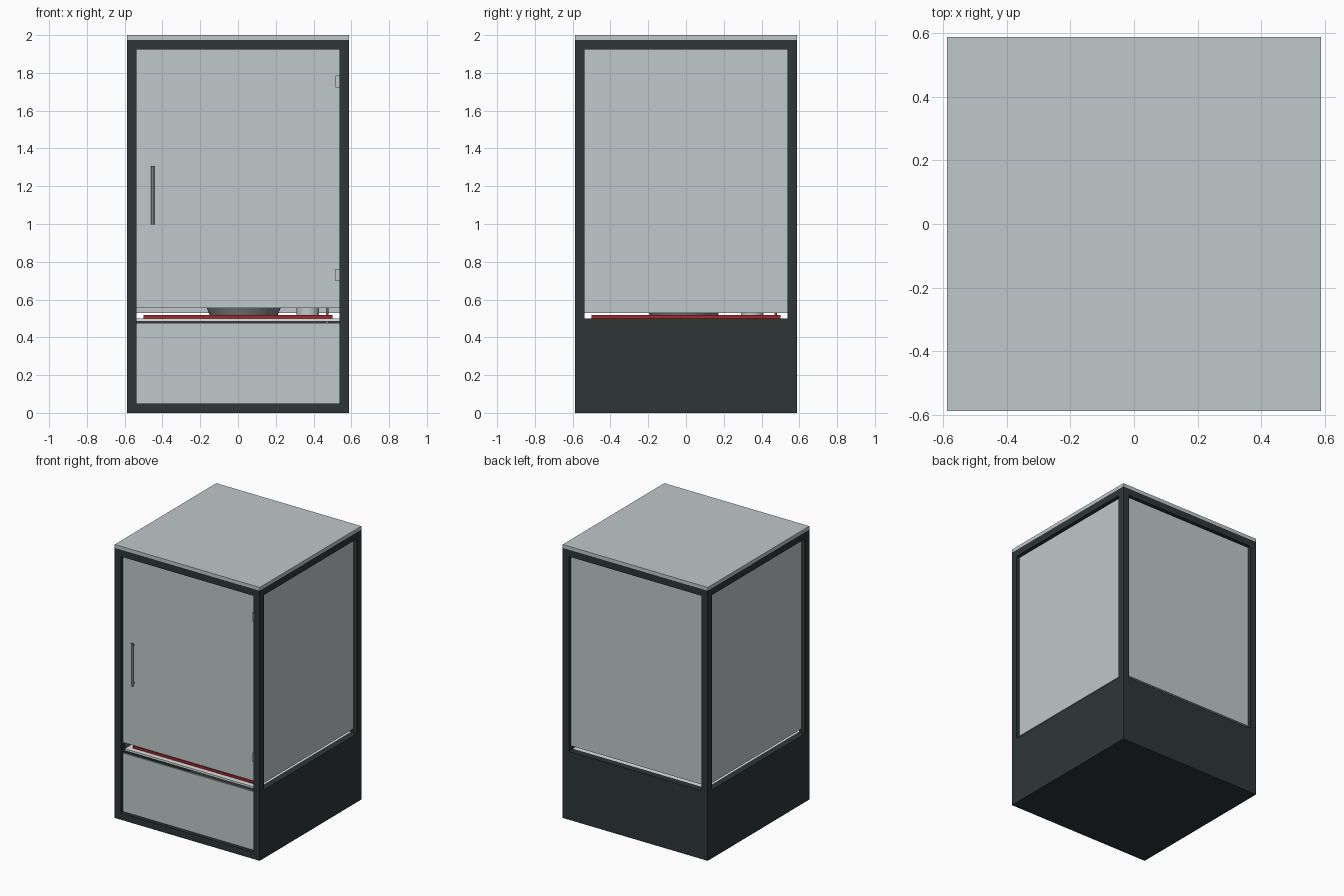
import bpy, bmesh, math
from mathutils import Vector

cube = bpy.data.objects.get("Cube")
if cube:
    bpy.data.objects.remove(cube, do_unlink=True)


def material(name, rgb, rough=0.5):
    m = bpy.data.materials.new(name)
    m.use_nodes = True
    m.diffuse_color = (*rgb, 1)
    node = m.node_tree.nodes["Principled BSDF"]
    node.inputs["Base Color"].default_value = (*rgb, 1)
    node.inputs["Roughness"].default_value = rough
    return m


dark = material("dark frame", (0.027, 0.037, 0.036))
glass = material("pale glass", (0.53, 0.58, 0.59), 0.2)
white = material("light shelf", (0.72, 0.76, 0.76))
red = material("red mat", (0.35, 0.02, 0.025))
steel = material("grey steel", (0.22, 0.23, 0.23), 0.3)


def finish(name, bm, mat):
    me = bpy.data.meshes.new(name)
    bmesh.ops.recalc_face_normals(bm, faces=bm.faces)
    bm.to_mesh(me)
    bm.free()
    me.materials.append(mat)
    ob = bpy.data.objects.new(name, me)
    bpy.context.collection.objects.link(ob)
    return ob


def box(name, x, y, z, mat):
    """Box between (low, high) pairs on each axis."""
    bm = bmesh.new()
    bmesh.ops.create_cube(bm, size=1)
    for v in bm.verts:
        v.co = Vector([lo + (c + 0.5) * (hi - lo)
                       for c, (lo, hi) in zip(v.co, (x, y, z))])
    return finish(name, bm, mat)


def lathe(name, profile, centre, mat, steps=32):
    """Revolve (radius, height) points about a vertical axis."""
    bm = bmesh.new()
    vs = [bm.verts.new((r, 0, z)) for r, z in profile]
    es = [bm.edges.new(p) for p in zip(vs, vs[1:])]
    bmesh.ops.spin(bm, geom=vs + es, cent=(0, 0, 0), axis=(0, 0, 1),
                   angle=math.tau, steps=steps)
    bmesh.ops.remove_doubles(bm, verts=bm.verts, dist=0.0001)
    ob = finish(name, bm, mat)
    ob.location = centre
    bpy.ops.object.select_all(action="DESELECT")
    ob.select_set(True)
    bpy.context.view_layer.objects.active = ob
    bpy.ops.object.shade_smooth_by_angle(angle=math.radians(40))
    return ob


H = 0.587      # half width of the cabinet
I = 0.537      # inner edge of the posts
P = 0.56       # outer face of the panes
T = 0.012      # pane thickness
TOP = 1.975    # top of the frame

# Frame: corner posts and top rails
for sx, side in ((-1, "right"), (1, "left")):
    xs = sorted((sx * I, sx * H))
    for sy, end in ((-1, "front"), (1, "back")):
        box(f"{end}_{side}_post", xs, sorted((sy * I, sy * H)), (0, TOP), dark)
    box(f"{side}_top_rail", xs, (-I, I), (1.925, TOP), dark)
    box(f"{side}_lower_panel", xs, (-I, I), (0, 0.5), dark)
    box(f"{side}_pane", sorted((sx * P, sx * (P - T))), (-I, I), (0.53, 1.925), glass)
for sy, end in ((-1, "front"), (1, "back")):
    box(f"{end}_top_rail", (-I, I), sorted((sy * I, sy * H)), (1.925, TOP), dark)

# Back, base and roof
box("back_lower_panel", (-I, I), (I, H), (0, 0.5), dark)
box("back_pane", (-I, I), (P - T, P), (0.53, 1.925), glass)
box("front_bottom_rail", (-I, I), (-H, -I), (0, 0.05), dark)
box("base_floor", (-I, I), (-I, I), (0, 0.05), dark)
box("roof_pane", (-H, H), (-H, H), (TOP, 2), glass)

# Front door and lower pane
box("door_pane", (-I, I), (-P, T - P), (0.555, 1.925), glass)
box("front_lower_pane", (-I, I), (-P, T - P), (0.05, 0.477), glass)
for name, z in (("upper_hinge", 1.755), ("lower_hinge", 0.73)):
    box(name, (0.515, I), (-P - 0.008, -P + T + 0.008), (z - 0.032, z + 0.032), glass)

# Door handle on two standoffs
lathe("door_handle", [(0, 0), (0.009, 0), (0.009, 0.31), (0, 0.31)],
      (-0.452, -0.578, 0.998), steel, 16)
for name, z in (("handle_upper_mount", 1.29), ("handle_lower_mount", 1.015)):
    box(name, (-0.457, -0.447), (-0.578, -P + T), (z - 0.005, z + 0.005), steel)

# Shelf and mat
box("shelf", (-I, I), (-I, I), (0.485, 0.5), white)
box("mat", (-0.5, 0.5), (-0.5, 0.5), (0.5, 0.518), red)

# Objects standing on the shelf
lathe("bowl", [(0, 0), (0.18, 0), (0.205, 0.06), (0.195, 0.06), (0.172, 0.01), (0, 0.01)],
      (0.03, -0.012, 0.518), steel, 48)
lathe("cup", [(0, 0), (0.06, 0), (0.06, 0.1), (0.054, 0.1), (0.054, 0.01), (0, 0.01)],
      (0.37, 0.35, 0.518), glass)
lathe("pin", [(0, 0), (0.012, 0), (0.012, 0.008), (0.006, 0.01), (0.006, 0.12), (0, 0.12)],
      (0.472, 0.475, 0.472), steel, 16)
